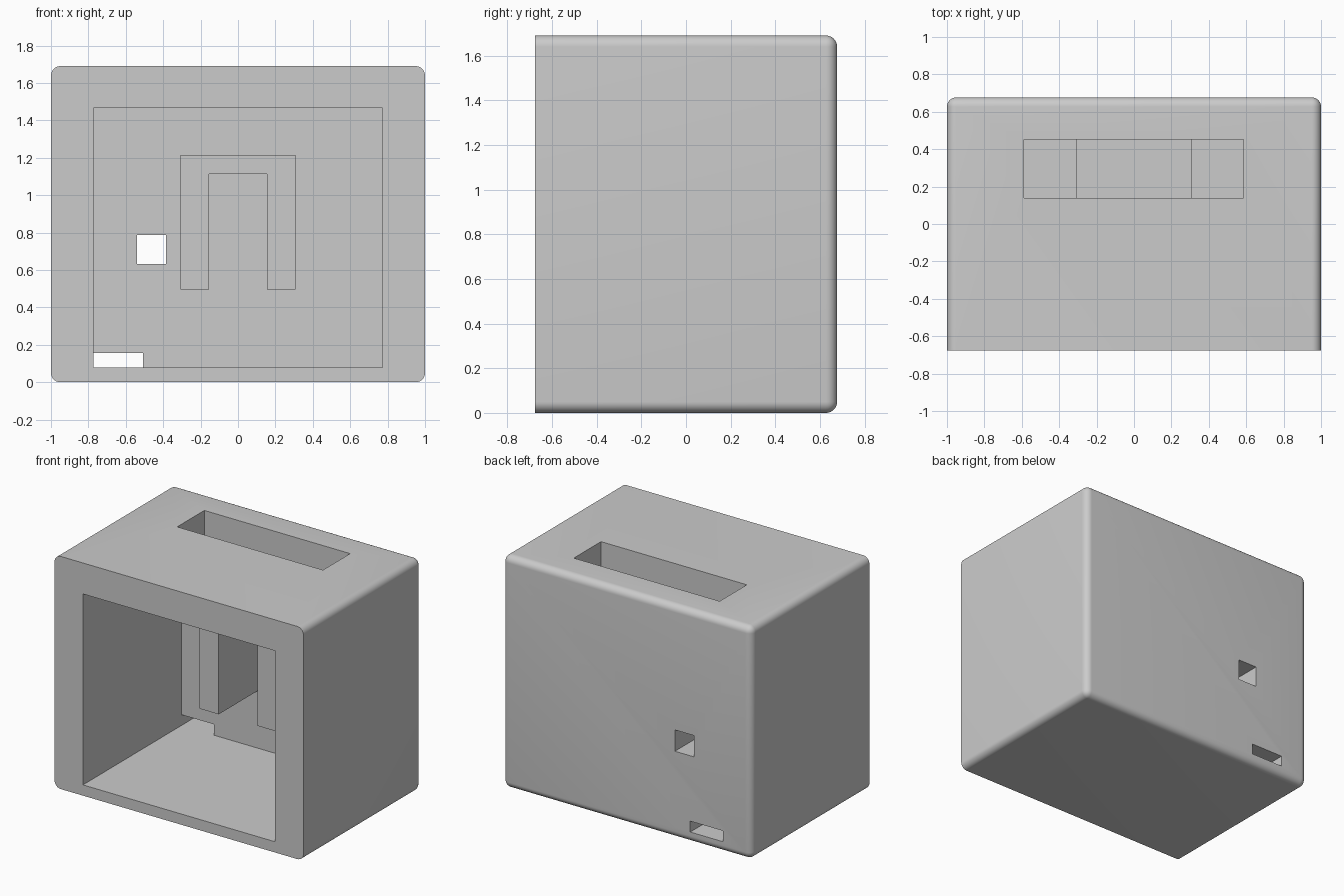
import bpy, bmesh, math
from mathutils import Vector

default = bpy.data.objects.get("Cube")
if default:
    bpy.data.objects.remove(default, do_unlink=True)

grey = bpy.data.materials.new("plain grey")
grey.use_nodes = True
colour = (0.6, 0.6, 0.6, 1)
grey.diffuse_color = colour
grey.node_tree.nodes["Principled BSDF"].inputs["Base Color"].default_value = colour

HALF_X, HALF_Y, HEIGHT = 1.0, 0.677, 1.69
ROUND = 0.05
BACK = 0.452          # inner face of the back wall
SIDE, FLOOR, CEILING = 0.772, 0.078, 1.465
OVER = 0.1            # how far cutters poke out


def make_object(name, bm):
    bmesh.ops.recalc_face_normals(bm, faces=bm.faces)
    mesh = bpy.data.meshes.new(name)
    bm.to_mesh(mesh)
    bm.free()
    mesh.materials.append(grey)
    obj = bpy.data.objects.new(name, mesh)
    bpy.context.collection.objects.link(obj)
    return obj


def box_mesh(x, y, z):
    """Box from (low, high) pairs on each axis."""
    bm = bmesh.new()
    bmesh.ops.create_cube(bm, size=1)
    for v in bm.verts:
        v.co = Vector([r[0] if c < 0 else r[1] for c, r in zip(v.co, (x, y, z))])
    return bm


def cut(target, name, x, y, z):
    cutter = make_object(name, box_mesh(x, y, z))
    cutter.hide_render = True
    mod = target.modifiers.new(name, "BOOLEAN")
    mod.operation = "DIFFERENCE"
    mod.solver = "EXACT"
    mod.object = cutter
    bpy.context.view_layer.objects.active = target
    bpy.ops.object.modifier_apply(modifier=mod.name)
    bpy.data.objects.remove(cutter, do_unlink=True)


# Housing: every edge rounded except the rim of the flat front
bm = box_mesh((-HALF_X, HALF_X), (-HALF_Y, HALF_Y), (0, HEIGHT))
rounded = [e for e in bm.edges if max(v.co.y for v in e.verts) > 0]
bmesh.ops.bevel(bm, geom=rounded, offset=ROUND, segments=8, profile=0.5, affect="EDGES")
housing = make_object("housing", bm)

# Open chamber, top slot, square window and cable notch
cut(housing, "chamber", (-SIDE, SIDE), (-HALF_Y - OVER, BACK), (FLOOR, CEILING))
cut(housing, "top_slot", (-0.587, 0.585), (0.14, BACK), (CEILING - OVER, HEIGHT + OVER))
cut(housing, "square_window", (-0.54, -0.385), (BACK - OVER, HALF_Y + OVER), (0.632, 0.787))
cut(housing, "cable_notch", (-SIDE, -0.508), (BACK - OVER, HALF_Y + OVER), (FLOOR, 0.157))

# Arch standing out from the back wall
half = [(0.308, 1.215), (0.308, 0.497), (0.155, 0.497), (0.155, 1.112)]
outline = half + [(-x, z) for x, z in reversed(half)]
bm = bmesh.new()
face = bm.faces.new([bm.verts.new((x, 0, z)) for x, z in outline])
extruded = bmesh.ops.extrude_face_region(bm, geom=[face])["geom"]
bmesh.ops.translate(bm, vec=(0, BACK + 0.01, 0),
                    verts=[g for g in extruded if isinstance(g, bmesh.types.BMVert)])
make_object("arch_bracket", bm)

# Smooth the rounded edges, keep the cut edges crisp
bpy.ops.object.select_all(action="DESELECT")
housing.select_set(True)
bpy.context.view_layer.objects.active = housing
bpy.ops.object.shade_smooth_by_angle(angle=math.radians(30))
